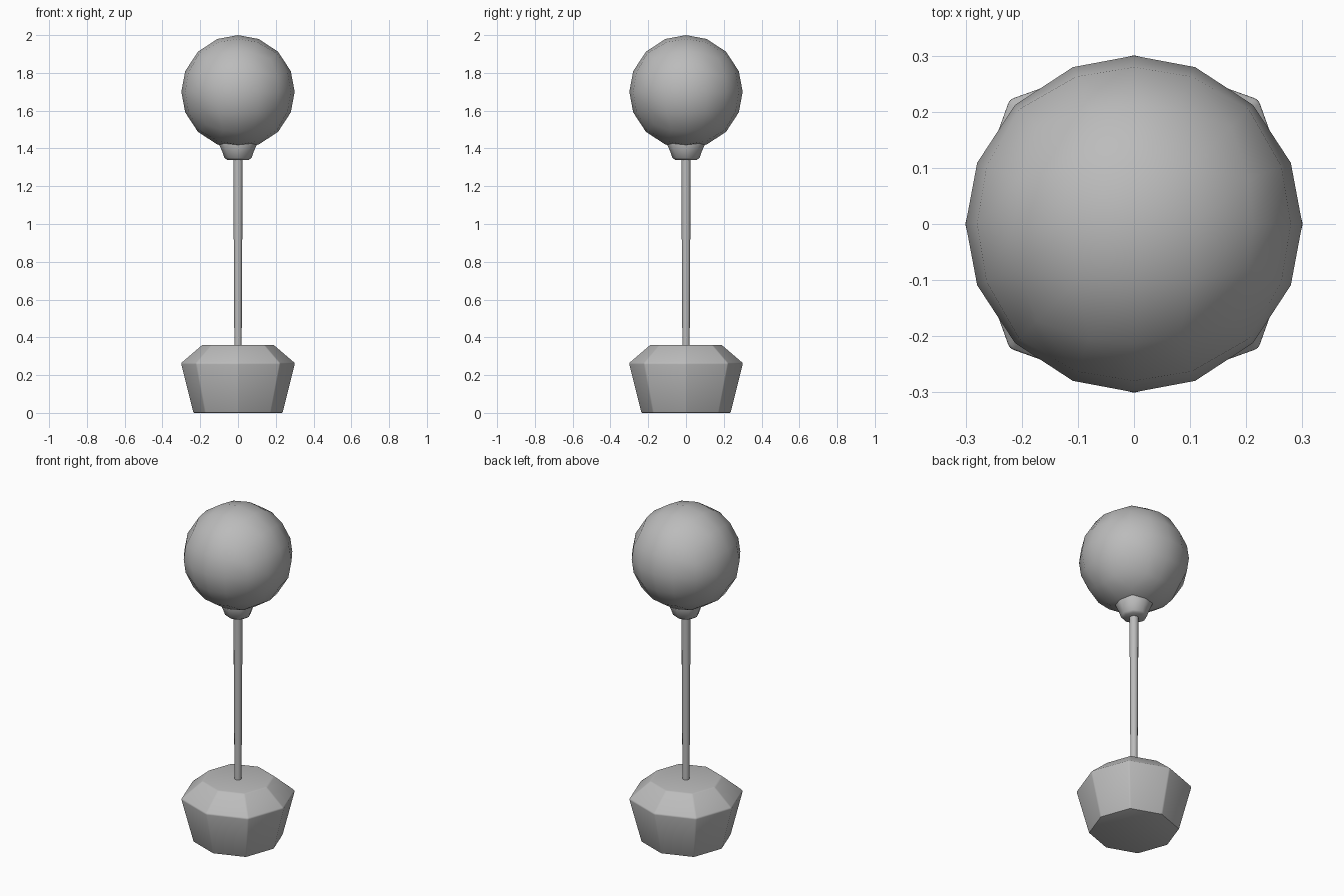
import bpy, bmesh, math
from mathutils import Vector

if "Cube" in bpy.data.objects:
    bpy.data.objects.remove(bpy.data.objects["Cube"])

grey = bpy.data.materials.new("plain grey")
grey.diffuse_color = (0.5, 0.5, 0.5, 1)
grey.use_nodes = True
grey.node_tree.nodes["Principled BSDF"].inputs["Base Color"].default_value = grey.diffuse_color


def finish(name, bm, angle):
    bmesh.ops.recalc_face_normals(bm, faces=bm.faces[:])
    mesh = bpy.data.meshes.new(name)
    bm.to_mesh(mesh)
    bm.free()
    ob = bpy.data.objects.new(name, mesh)
    bpy.context.collection.objects.link(ob)
    mesh.materials.append(grey)
    bpy.ops.object.select_all(action='DESELECT')
    ob.select_set(True)
    bpy.context.view_layer.objects.active = ob
    bpy.ops.object.shade_smooth_by_angle(angle=math.radians(angle))
    return ob


def lathe(name, profile, sides, angle=30, diagonal=1.0, bevel=0.0):
    """Stack of rings from (radius, height) pairs, capped at both ends."""
    bm = bmesh.new()
    rings = []
    for r, z in profile:
        ring = []
        for i in range(sides):
            a = 2 * math.pi * i / sides
            k = r * (diagonal if i % 2 else 1.0)
            ring.append(bm.verts.new((k * math.cos(a), k * math.sin(a), z)))
        rings.append(ring)
    for lo, hi in zip(rings, rings[1:]):
        for i in range(sides):
            j = (i + 1) % sides
            bm.faces.new((lo[i], lo[j], hi[j], hi[i]))
    bm.faces.new(rings[0][::-1])
    bm.faces.new(rings[-1])
    if bevel:
        bmesh.ops.recalc_face_normals(bm, faces=bm.faces[:])
        bmesh.ops.bevel(bm, geom=bm.edges[:], offset=bevel, segments=2,
                        profile=0.5, affect='EDGES')
    return finish(name, bm, angle)


# faceted pot with a sloping shoulder
lathe("pot", [(0.237, 0), (0.303, 0.263), (0.19, 0.36)], 8,
      diagonal=1.04, bevel=0.006)

# slender stem, slightly thicker at the top
lathe("stem", [(0.019, 0.3), (0.025, 1.36)], 12, angle=40)

# collar under the ball
lathe("collar", [(0.058, 1.34), (0.072, 1.35), (0.082, 1.38),
                 (0.106, 1.435), (0.10, 1.45)], 8, angle=50)

# low-poly ball made from a gridded cube
bm = bmesh.new()
bmesh.ops.create_cube(bm, size=2)
bmesh.ops.subdivide_edges(bm, edges=bm.edges[:], cuts=3, use_grid_fill=True)
for v in bm.verts:
    spread = [c * (0.78 if abs(c) < 0.9 else 1.0) for c in v.co]
    v.co = Vector(spread).normalized() * 0.3 + Vector((0, 0, 1.7))
finish("ball", bm, 60)
